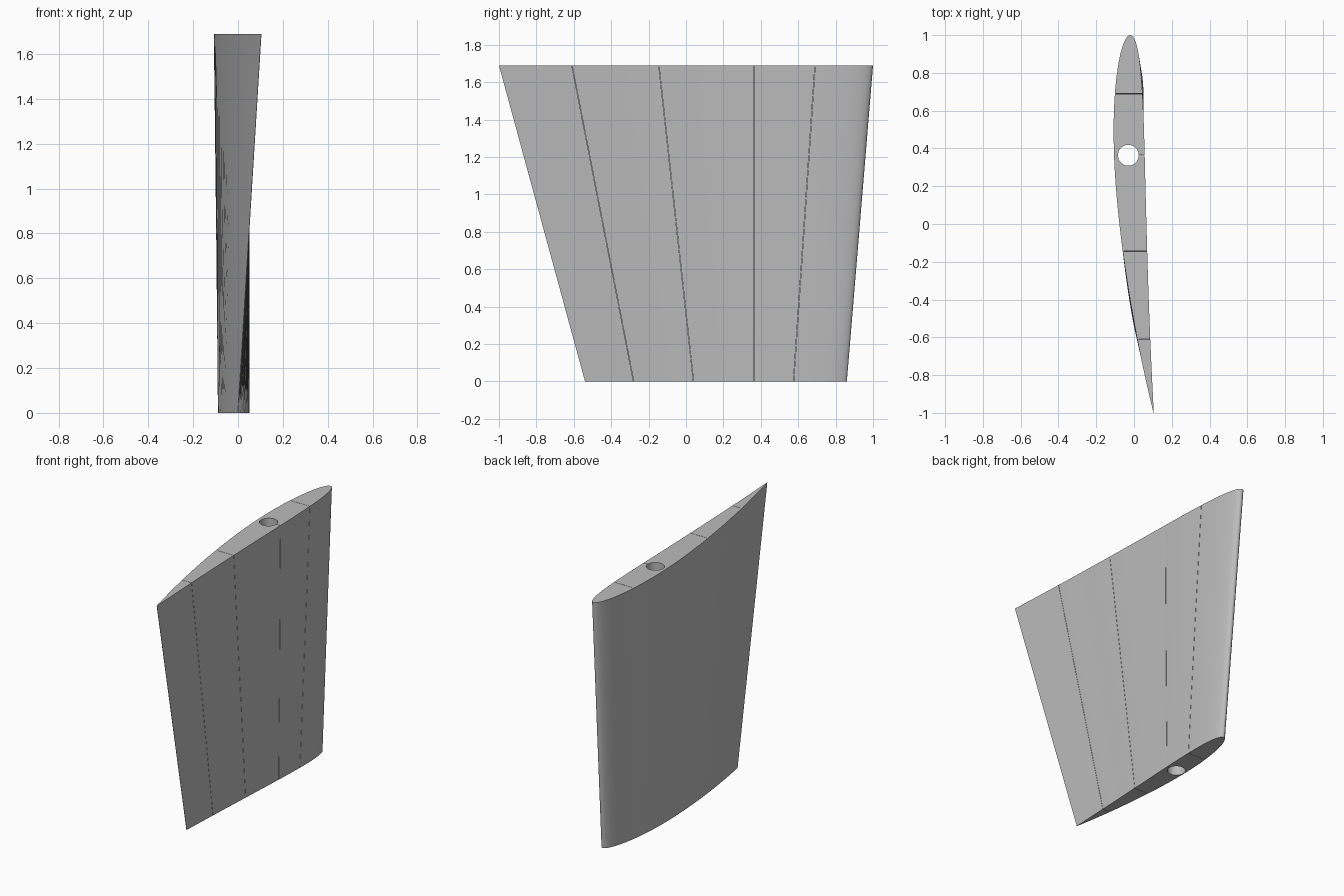
import bpy, bmesh, math

if "Cube" in bpy.data.objects:
    bpy.data.objects.remove(bpy.data.objects["Cube"], do_unlink=True)

HEIGHT = 1.69
# Each section: leading edge, trailing edge (x, y), thickness and camber ratios
ROOT = dict(le=(-0.02, 1.0), te=(0.104, -1.0), thick=0.081, camber=0.024)
TIP = dict(le=(0.01, 0.86), te=(0.0, -0.54), thick=0.096, camber=0.022)

grey = bpy.data.materials.new("light grey plastic")
grey.use_nodes = True
colour = (0.5, 0.5, 0.5, 1)
grey.diffuse_color = colour
grey.node_tree.nodes["Principled BSDF"].inputs["Base Color"].default_value = colour


def surface(sec, t, side):
    """Point on a cambered section; side +1 is the bulged face, -1 the flatter one."""
    half = 5 * sec["thick"] * (0.2969 * math.sqrt(t) - 0.126 * t - 0.3516 * t**2
                               + 0.2843 * t**3 - 0.1026 * t**4)
    p = 0.45
    span = p if t < p else 1 - p
    camber = sec["camber"] * (1 - ((t - p) / span) ** 2)
    (lx, ly), (tx, ty) = sec["le"], sec["te"]
    chord = math.hypot(tx - lx, ty - ly)
    return (lx + (tx - lx) * t - chord * (camber + side * half),
            ly + (ty - ly) * t)


def outline(sec, n=48):
    ts = [(1 - math.cos(math.pi * i / n)) / 2 for i in range(n + 1)]
    return ([surface(sec, t, 1) for t in reversed(ts)]
            + [surface(sec, t, -1) for t in ts[1:]])


def loft(name, low, high, z0, z1):
    """Solid between two matching outlines."""
    bm = bmesh.new()
    a = [bm.verts.new((x, y, z0)) for x, y in low]
    b = [bm.verts.new((x, y, z1)) for x, y in high]
    for i in range(len(a)):
        j = (i + 1) % len(a)
        bm.faces.new((a[i], a[j], b[j], b[i]))
    bm.faces.new(a)
    bm.faces.new(b)
    bmesh.ops.recalc_face_normals(bm, faces=bm.faces)
    mesh = bpy.data.meshes.new(name)
    bm.to_mesh(mesh)
    bm.free()
    obj = bpy.data.objects.new(name, mesh)
    bpy.context.collection.objects.link(obj)
    mesh.materials.append(grey)
    return obj


def cut(target, cutter):
    cutter.hide_render = True
    mod = target.modifiers.new("cut", "BOOLEAN")
    mod.operation, mod.solver, mod.object = "DIFFERENCE", "EXACT", cutter
    bpy.context.view_layer.objects.active = target
    bpy.ops.object.modifier_apply(modifier=mod.name)
    bpy.data.objects.remove(cutter, do_unlink=True)


def slot_quad(x0, x1, y, w=0.001):
    return [(x0, y - w), (x1, y - w), (x1, y + w), (x0, y + w)]


def extend(low, high, m=0.05):
    """Push matching outlines past both ends along their straight rulings."""
    f = m / HEIGHT
    mix = lambda p, q, k: tuple(u + (v - u) * k for u, v in zip(p, q))
    return ([mix(p, q, -f) for p, q in zip(low, high)],
            [mix(p, q, 1 + f) for p, q in zip(low, high)])


# Tapered, twisted wing panel
wing = loft("wing_panel", outline(TIP), outline(ROOT), 0, HEIGHT)

# Round spar tube running straight through
HOLE_X, HOLE_Y, RADIUS = -0.03, 0.364, 0.055
circle = [(HOLE_X + RADIUS * math.cos(math.tau * i / 48),
           HOLE_Y + RADIUS * math.sin(math.tau * i / 48)) for i in range(48)]
cut(wing, loft("spar_cutter", circle, circle, -0.1, HEIGHT + 0.1))

# Hairline slit joining the tube to the flatter face
slit = slot_quad(HOLE_X + RADIUS * 0.9, 0.2, HOLE_Y)
cut(wing, loft("spar_slit_cutter", slit, slit, -0.1, HEIGHT + 0.1))

# Hairline rib slots, open on the flatter face, stopping short of the bulged skin
for y_tip, y_root in ((-0.28, -0.61), (0.04, -0.145), (0.575, 0.69)):
    quads = []
    for sec, y in ((TIP, y_tip), (ROOT, y_root)):
        t = (sec["le"][1] - y) / (sec["le"][1] - sec["te"][1])
        quads.append(slot_quad(surface(sec, t, 1)[0] + 0.006,
                               surface(sec, t, -1)[0] + 0.03, y))
    low, high = extend(*quads)
    cut(wing, loft("rib_slot_cutter", low, high, -0.05, HEIGHT + 0.05))

# Smooth skin with crisp rims
bpy.ops.object.select_all(action="DESELECT")
wing.select_set(True)
bpy.context.view_layer.objects.active = wing
bpy.ops.object.shade_smooth_by_angle(angle=math.radians(30))
